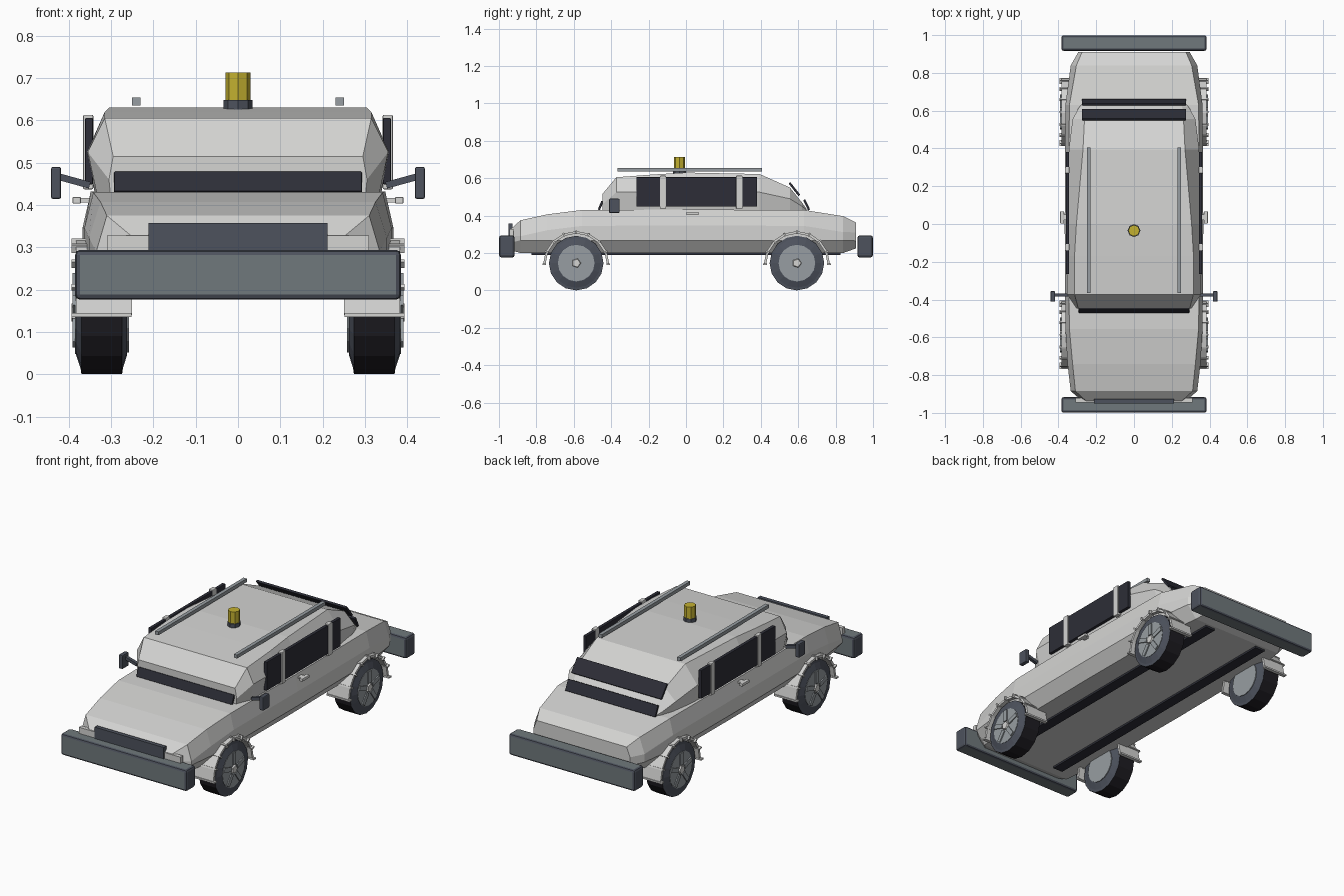
import bpy, bmesh
from math import sin, cos, pi, atan2, radians
from mathutils import Matrix, Euler, Vector

cube = bpy.data.objects.get("Cube")
if cube:
    bpy.data.objects.remove(cube, do_unlink=True)


def material(name, r, g, b):
    m = bpy.data.materials.new(name)
    m.use_nodes = True
    m.diffuse_color = (r, g, b, 1)
    m.node_tree.nodes["Principled BSDF"].inputs["Base Color"].default_value = (r, g, b, 1)
    return m


PAINT = material("pale grey paint", .66, .66, .65)
STEEL = material("steel grey", .31, .34, .36)
BUMPER = material("bumper grey", .16, .19, .20)
SLATE = material("dark slate", .075, .085, .11)
GLASS = material("dark glass", .026, .027, .038)
RUBBER = material("black rubber", .013, .012, .016)
AMBER = material("beacon yellow", .55, .44, .03)


def finish(name, bm, mats, rule=None):
    bmesh.ops.recalc_face_normals(bm, faces=bm.faces[:])
    bm.normal_update()
    if rule:
        for f in bm.faces:
            f.material_index = rule(f)
    me = bpy.data.meshes.new(name)
    bm.to_mesh(me)
    bm.free()
    for m in mats:
        me.materials.append(m)
    ob = bpy.data.objects.new(name, me)
    bpy.context.collection.objects.link(ob)
    return ob


def box(name, centre, size, mats, rot=(0, 0, 0), bevel=0, rule=None):
    bm = bmesh.new()
    bmesh.ops.create_cube(bm, size=1, matrix=Matrix.Diagonal((*size, 1)))
    if bevel:
        bmesh.ops.bevel(bm, geom=bm.edges[:], offset=bevel, segments=2, profile=.5, affect='EDGES')
    bm.transform(Matrix.Translation(centre) @ Euler(rot).to_matrix().to_4x4())
    return finish(name, bm, mats, rule)


def loft(name, rings, mats):
    """Skin closed rings of equal length and cap both ends."""
    bm = bmesh.new()
    rows = [[bm.verts.new(p) for p in ring] for ring in rings]
    n = len(rows[0])
    for a, b in zip(rows, rows[1:]):
        for i in range(n):
            j = (i + 1) % n
            bm.faces.new((a[i], a[j], b[j], b[i]))
    bm.faces.new(rows[0])
    bm.faces.new(rows[-1])
    return finish(name, bm, mats)


def section(y, half):
    """Symmetric cross-section from (half width, z) points, bottom to top."""
    return [(-x, y, z) for x, z in half] + [(x, y, z) for x, z in reversed(half)]


def lathe_x(name, profile, centre, side, mats, n=16, rule=None):
    """Turn (x, radius) points about a sideways axle."""
    bm = bmesh.new()
    rows = [[bm.verts.new((side * x, centre[0] + r * cos(2 * pi * i / n),
                           centre[1] + r * sin(2 * pi * i / n))) for i in range(n)]
            for x, r in profile]
    for a, b in zip(rows, rows[1:]):
        for i in range(n):
            j = (i + 1) % n
            bm.faces.new((a[i], a[j], b[j], b[i]))
    bm.faces.new(rows[0])
    bm.faces.new(rows[-1])
    return finish(name, bm, mats, rule)


def cylinder(name, centre, radius, height, mat, n):
    bm = bmesh.new()
    bmesh.ops.create_cone(bm, cap_ends=True, segments=n, radius1=radius, radius2=radius,
                          depth=height, matrix=Matrix.Translation(centre))
    return finish(name, bm, [mat])


# Lower body: y, side half width, top half width, top height
hull = []
for y, w, t, top in [(-.885, .335, .31, .375), (-.74, .352, .325, .407), (-.555, .363, .342, .43),
                     (0, .367, .348, .432), (.63, .363, .342, .43), (.84, .335, .305, .397)]:
    hull.append(section(y, [(w - .055, .2), (w, .268), (w, top - .085), (t, top)]))
hull.insert(0, section(-.94, [(.23, .215), (.27, .255), (.27, .29), (.25, .325)]))
hull.append(section(.91, [(.25, .225), (.295, .265), (.295, .31), (.275, .362)]))
loft("lower_body", hull, [PAINT])

# Cabin: y, base, waist and roof half widths, waist and roof heights
cabin = []
for y, b, w, t, zw, zt in [(-.447, .3, .305, .295, .46, .515), (-.372, .33, .355, .315, .525, .605),
                           (-.17, .335, .357, .315, .525, .62), (.0, .335, .355, .305, .525, .63),
                           (.394, .325, .345, .27, .525, .622), (.555, .3, .325, .262, .49, .55),
                           (.62, .28, .29, .255, .45, .47), (.645, .26, .265, .25, .43, .435)]:
    cabin.append(section(y, [(b, .41), (w, zw), (t, zt)]))
loft("cabin", cabin, [PAINT])

# Windscreen, rear window and lower rear strip
for name, width, p, q in [("windscreen", .585, (-.447, .477), (-.466, .43)),
                          ("rear_window", .55, (.553, .575), (.606, .508)),
                          ("rear_lower_window", .55, (.632, .485), (.658, .43))]:
    d = Vector(q) - Vector(p)
    mid = (Vector(p) + Vector(q)) / 2
    box(name, (0, mid.x, mid.y), (width, d.length, .012), [GLASS], (atan2(d.y, d.x), 0, 0), .002)

# Bumpers with darker rims and ends
for name, y in [("front_bumper", -.958), ("rear_bumper", .958)]:
    box(name, (0, y, .235), (.77, .082, .118), [BUMPER, SLATE], bevel=.012,
        rule=lambda f: 0 if max(abs(f.normal.y), abs(f.normal.z)) > .98 else 1)

# Front panel and grille
box("front_panel", (0, -.933, .3), (.62, .022, .056), [PAINT])
box("grille", (0, -.938, .315), (.422, .022, .084), [SLATE])

# Roof beacon
cylinder("beacon_base", (0, -.035, .637), .034, .022, SLATE, 8)
cylinder("beacon_lamp", (0, -.035, .68), .03, .066, AMBER, 8)

SPAN = 8  # segments of each wheel arch
for side, label in [(1, "left"), (-1, "right")]:
    # Side glazing and pillars
    box(label + "_side_window", (side * .352, .058, .527), (.018, .645, .157), [GLASS], bevel=.002)
    for y, part in [(-.123, "front"), (.285, "rear")]:
        box(f"{label}_{part}_pillar", (side * .354, y, .525), (.024, .034, .176), [PAINT], bevel=.003)

    # Door handle, roof rail and underbody rail
    box(label + "_door_handle", (side * .381, .035, .411), (.02, .064, .016), [PAINT], bevel=.003)
    box(label + "_handle_mount", (side * .362, .035, .411), (.03, .03, .01), [PAINT])
    box(label + "_roof_rail", (side * .24, .02, .645), (.02, .77, .019), [STEEL])
    box(label + "_underbody_rail", (side * .17, 0, .197), (.06, 1.65, .016), [GLASS])

    # Door mirror
    box(label + "_mirror_arm", (side * .388, -.376, .457), (.078, .018, .016), [SLATE],
        (0, -side * .27, 0))
    box(label + "_mirror", (side * .43, -.383, .452), (.024, .056, .076), [SLATE], bevel=.005)

    for axle, yc in [("front", -.587), ("rear", .593)]:
        name = f"{label}_{axle}"
        zc = .146
        # Tyre with dark tread and slate sidewalls
        lathe_x(name + "_tyre", [(.262, .1), (.272, .132), (.274, .146), (.37, .146), (.372, .132),
                                 (.383, .1)], (yc, zc), side, [RUBBER, SLATE], 16,
                lambda f: 1 if abs(f.normal.x) > .5 else 0)
        # Rim, five spokes and hub
        lathe_x(name + "_rim", [(.258, .095), (.385, .098)], (yc, zc), side, [STEEL], 16)
        for k in range(5):
            a = radians(90 + 72 * k)
            box(f"{name}_spoke_{k + 1}", (side * .385, yc + .06 * cos(a), zc + .06 * sin(a)),
                (.012, .066, .024), [STEEL], (a, 0, 0))
        lathe_x(name + "_hub", [(.38, .028), (.393, .022)], (yc, zc), side, [PAINT], 5)

        # Segmented wheel arch with raised ribs at the joints
        rings = []
        for i in range(SPAN + 1):
            a = pi * i / SPAN
            rings.append([(side * x, yc + r * cos(a), zc - .006 + r * sin(a))
                          for x, r in [(.25, .164), (.383, .164), (.383, .177), (.25, .177)]])
            box(f"{name}_arch_rib_{i + 1}",
                (side * .323, yc + .171 * cos(a), zc - .006 + .171 * sin(a)),
                (.142, .02, .009), [PAINT], (a, 0, 0))
        loft(name + "_wheel_arch", rings, [PAINT])
